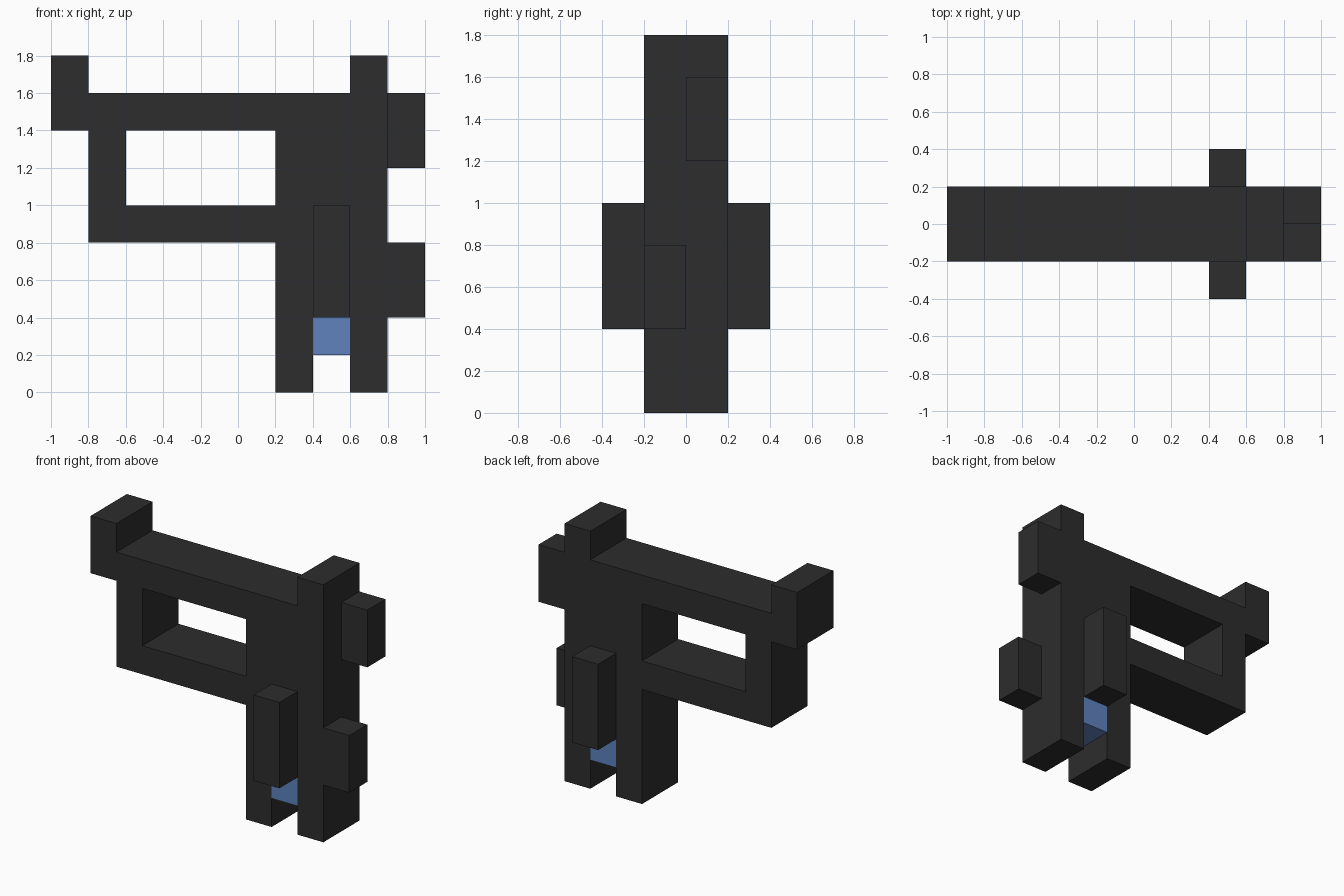
import bpy
import bmesh

cube = bpy.data.objects.get("Cube")
if cube:
    bpy.data.objects.remove(cube, do_unlink=True)


def material(name, rgb):
    mat = bpy.data.materials.new(name)
    mat.use_nodes = True
    color = (*rgb, 1.0)
    mat.diffuse_color = color
    bsdf = next(n for n in mat.node_tree.nodes if n.type == 'BSDF_PRINCIPLED')
    bsdf.inputs["Base Color"].default_value = color
    return mat


charcoal = material("charcoal", (0.026, 0.026, 0.026))
blue = material("blue", (0.114, 0.223, 0.515))


def block(name, x, z, y=(-0.2, 0.2), mat=charcoal):
    """Box spanning the given x, y and z ranges, with its origin at its centre."""
    bm = bmesh.new()
    bmesh.ops.create_cube(bm, size=1.0)
    bmesh.ops.scale(bm, vec=(x[1] - x[0], y[1] - y[0], z[1] - z[0]), verts=bm.verts)
    mesh = bpy.data.meshes.new(name)
    bm.to_mesh(mesh)
    bm.free()
    mesh.materials.append(mat)
    obj = bpy.data.objects.new(name, mesh)
    obj.location = [sum(span) / 2 for span in (x, y, z)]
    bpy.context.collection.objects.link(obj)
    return obj


# Main upright and its two prongs
block("main_body", (0.2, 0.8), (0.4, 1.6))
block("inner_prong", (0.2, 0.4), (0.0, 0.4))
block("outer_prong", (0.6, 0.8), (0.0, 0.4))
block("blue_insert", (0.4, 0.6), (0.2, 0.4), mat=blue)

# Open handle frame
block("top_beam", (-0.8, 0.2), (1.4, 1.6))
block("lower_beam", (-0.6, 0.2), (0.8, 1.0))
block("end_post", (-0.8, -0.6), (0.8, 1.4))

# Raised ends
block("end_cap", (-1.0, -0.8), (1.4, 1.8))
block("top_post", (0.6, 0.8), (1.6, 1.8))

# Side blocks, staggered in depth
block("upper_side_block", (0.8, 1.0), (1.2, 1.6), y=(0.0, 0.2))
block("lower_side_block", (0.8, 1.0), (0.4, 0.8), y=(-0.2, 0.0))

# Matching plates on the front and back
for name, y in (("front_plate", (-0.4, -0.2)), ("back_plate", (0.2, 0.4))):
    block(name, (0.4, 0.6), (0.4, 1.0), y=y)
